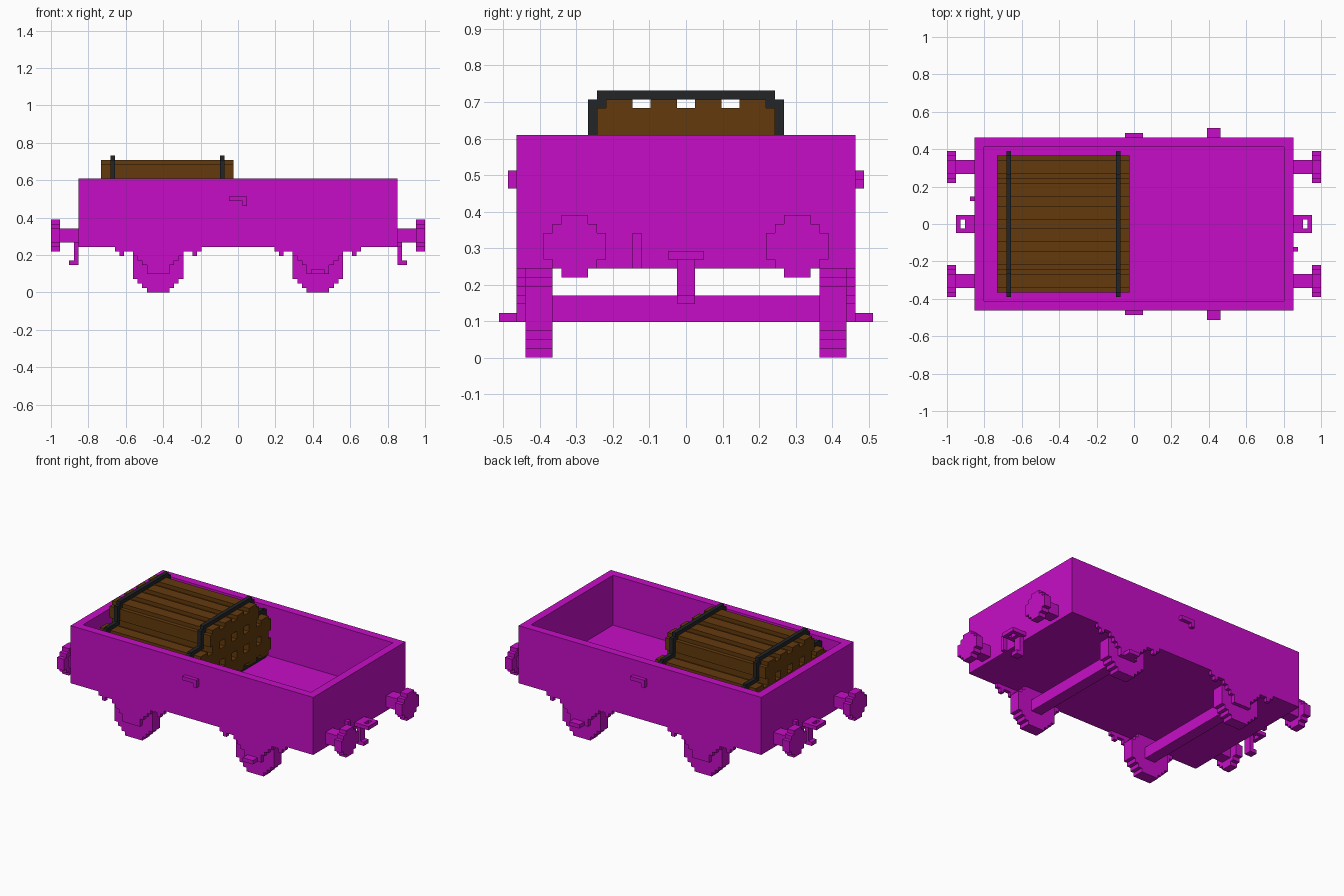
import bpy
import bmesh
from mathutils import Vector

if "Cube" in bpy.data.objects:
    bpy.data.objects.remove(bpy.data.objects["Cube"])

U = 2 / 82  # one block; the whole wagon is 82 blocks long


def material(name, rgb):
    m = bpy.data.materials.new(name)
    m.use_nodes = True
    m.diffuse_color = (*rgb, 1)
    bsdf = m.node_tree.nodes["Principled BSDF"]
    bsdf.inputs["Base Color"].default_value = (*rgb, 1)
    bsdf.inputs["Roughness"].default_value = 0.8
    return m


MAGENTA = material("magenta paint", (0.57, 0.004, 0.57))
BROWN = material("brown wood", (0.125, 0.042, 0.004))
BLACK = material("dark strap", (0.017, 0.018, 0.020))


def finish(name, bm, mat):
    bmesh.ops.scale(bm, vec=(U, U, U), verts=bm.verts)
    bmesh.ops.recalc_face_normals(bm, faces=bm.faces)
    mesh = bpy.data.meshes.new(name)
    bm.to_mesh(mesh)
    bm.free()
    mesh.materials.append(mat)
    ob = bpy.data.objects.new(name, mesh)
    bpy.context.collection.objects.link(ob)
    return ob


def add_box(bm, x, y, z):
    """Add a box from (low, high) pairs in blocks."""
    lo, hi = Vector((x[0], y[0], z[0])), Vector((x[1], y[1], z[1]))
    verts = bmesh.ops.create_cube(bm, size=1)["verts"]
    for v in verts:
        v.co = Vector([a if c < 0 else b for c, a, b in zip(v.co, lo, hi)])
    return verts


def boxes(name, parts, mat=MAGENTA, turn=1):
    """Boxes in one object; turn=-1 spins them half a turn about z."""
    bm = bmesh.new()
    for x, y, z in parts:
        add_box(bm, sorted(turn * c for c in x), sorted(turn * c for c in y), z)
    return finish(name, bm, mat)


def stepped_prism(name, quarter, axis, centre, span, mat=MAGENTA):
    """Extrude a stepped round profile, given as one quarter, along x or y."""
    q1 = quarter
    q2 = [(u, -v) for u, v in reversed(quarter)]
    half = q1 + q2
    loop = half + [(-u, v) for u, v in reversed(half)]
    bm = bmesh.new()

    def place(u, v, w):
        u, v = u + centre[0], v + centre[1]
        return (w, u, v) if axis == "x" else (u, w, v)

    face = bm.faces.new([bm.verts.new(place(u, v, span[0])) for u, v in loop])
    ext = bmesh.ops.extrude_face_region(bm, geom=[face])["geom"]
    d = span[1] - span[0]
    bmesh.ops.translate(bm, vec=(d, 0, 0) if axis == "x" else (0, d, 0),
                        verts=[g for g in ext if isinstance(g, bmesh.types.BMVert)])
    return finish(name, bm, mat)


LOG = [(1.5, 2.5), (1.5, 1.5), (2.5, 1.5)]
BUFFER = [(1.5, 3.5), (1.5, 2.5), (2.5, 2.5), (2.5, 1.5), (3.5, 1.5)]
WHEEL = [(2.5, 5.5), (2.5, 4.5), (3.5, 4.5), (3.5, 3.5),
         (4.5, 3.5), (4.5, 2.5), (5.5, 2.5)]

# Open wagon tub: inset the top and sink it to the floor
bm = bmesh.new()
add_box(bm, (-35, 35), (-19, 19), (10, 25))
bm.normal_update()
top = max(bm.faces, key=lambda f: f.calc_center_median().z)
bmesh.ops.inset_region(bm, faces=[top], thickness=3)
inner = bmesh.ops.extrude_discrete_faces(bm, faces=[top])["faces"][0]
bmesh.ops.translate(bm, vec=(0, 0, -13), verts=inner.verts)
finish("wagon_tub", bm, MAGENTA)

# Running gear
for end, cx in (("rear", -17.5), ("front", 17.5)):
    boxes(f"{end}_axle", [((cx - 1.5, cx + 1.5), (-15, 15), (4, 7))])
    for side, s in (("left", 1), ("right", -1)):
        stepped_prism(f"{end}_{side}_wheel", WHEEL, "y", (cx, 5.5), sorted((15 * s, 18 * s)))
        # Leaf spring narrowing down to the axle box
        y = sorted((18 * s, 19 * s))
        layers = [(9.5, 9, 10), (5.5, 8, 9), (4.5, 7, 8), (3.5, 6, 7), (2.5, 4, 6)]
        parts = [((cx - h, cx + h), y, (a, b)) for h, a, b in layers]
        parts += [((cx + t - 0.5, cx + t + 0.5), y, (8, 9)) for t in (-8, 8)]
        boxes(f"{end}_{side}_spring", parts)
        if cx > 0:
            boxes(f"{side}_brake_step",
                  [((cx - 1.5, cx + 1.5), sorted((19 * s, 21 * s)), (4, 5))])

# Fittings repeated by half a turn: buffers, coupling, pipe, side handle
for tag, t in (("front", 1), ("rear", -1)):
    for side, cy in (("left", 12.5), ("right", -12.5)):
        stepped_prism(f"{tag}_{side}_buffer_head", BUFFER, "x", (cy, 12.5),
                      sorted((39 * t, 41 * t)))
        boxes(f"{tag}_{side}_buffer_shaft",
              [((35, 39), (cy - 1.5, cy + 1.5), (11, 14))], turn=t)
    boxes(f"{tag}_coupling_ring", [
        ((35, 37), (-2, 2), (11, 12)), ((38, 39), (-2, 2), (11, 12)),
        ((37, 38), (1, 2), (11, 12)), ((37, 38), (-2, -1), (11, 12))], turn=t)
    boxes(f"{tag}_coupling_hook", [
        ((35, 36), (-1, 1), (6, 11)), ((36, 37), (-1, 1), (6, 7))], turn=t)
    boxes(f"{tag}_brake_pipe", [((35, 36), (-6, -5), (10, 14))], turn=t)
    boxes(f"{'right' if t > 0 else 'left'}_side_handle", [
        ((-2, 2), (-20, -19), (20, 21)), ((1, 2), (-20, -19), (19, 20))], turn=t)

# Stacked logs
for row, (count, cz) in enumerate(((6, 16.5), (6, 21.5), (4, 26.5))):
    for i in range(count):
        cy = 5 * (i - (count - 1) / 2)
        stepped_prism(f"log_{row + 1}_{i + 1}", LOG, "x", (cy, cz), (-30, -1), BROWN)

# Straps stepping around the stack
for name, x0 in (("rear_strap", -28), ("front_strap", -4)):
    x = (x0, x0 + 1)
    parts = [(x, (-10, 10), (29, 30)), (x, (-16, 16), (12, 14))]
    for s in (1, -1):
        parts += [(x, sorted((a * s, b * s)), z) for a, b, z in (
            (9, 10, (28, 29)), (10, 11, (24, 29)), (11, 15, (24, 25)),
            (14, 15, (23, 24)), (15, 16, (12, 24.5)))]
    boxes(name, parts, BLACK)
